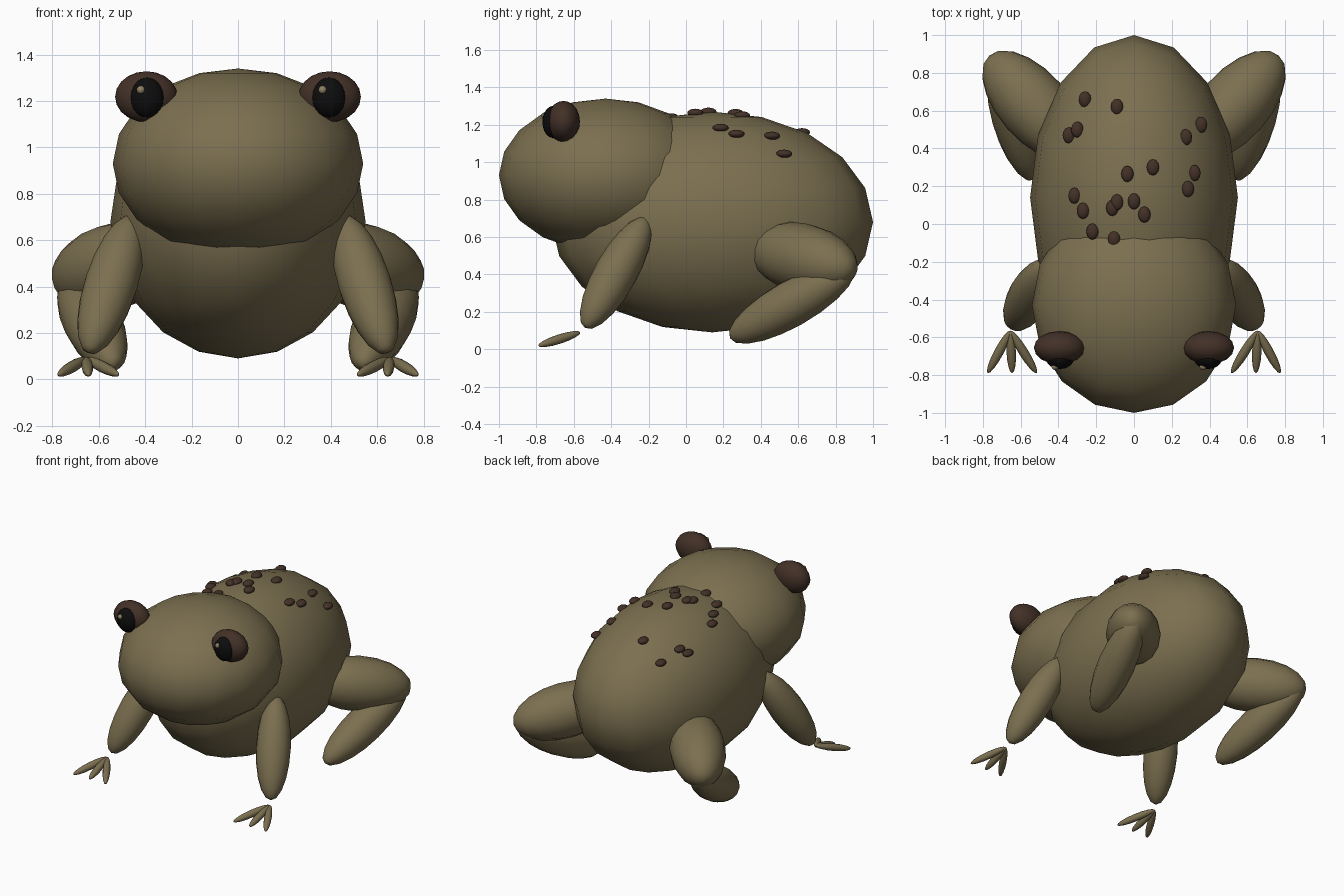
import bpy
import math
from mathutils import Vector

cube = bpy.data.objects.get("Cube")
if cube:
    bpy.data.objects.remove(cube, do_unlink=True)


def make_material(name, rgb):
    mat = bpy.data.materials.new(name)
    mat.use_nodes = True
    mat.diffuse_color = (*rgb, 1)
    mat.node_tree.nodes["Principled BSDF"].inputs["Base Color"].default_value = (*rgb, 1)
    return mat


skin = make_material("olive skin", (0.2, 0.16, 0.08))
wart_brown = make_material("dark brown", (0.055, 0.03, 0.02))
black = make_material("pupil black", (0.004, 0.004, 0.004))
glint_tan = make_material("glint tan", (0.27, 0.22, 0.13))


def ellipsoid(name, mat, center, radii, axis=(0, 0, 1), segments=16, rings=10):
    """Smooth sphere scaled by radii, with its pole turned along axis."""
    bpy.ops.mesh.primitive_uv_sphere_add(segments=segments, ring_count=rings, radius=1)
    obj = bpy.context.object
    obj.name = name
    obj.location = center
    obj.scale = radii
    if tuple(axis) != (0, 0, 1):
        obj.rotation_mode = 'QUATERNION'
        obj.rotation_quaternion = Vector(axis).to_track_quat('Z', 'Y')
    obj.data.materials.append(mat)
    bpy.ops.object.shade_smooth()
    return obj


def limb(name, center, axis, half_length, radius, **detail):
    return ellipsoid(name, skin, center, (radius, radius, half_length), axis, **detail)


# Trunk and head
BODY_C, BODY_R = Vector((0, 0.14, 0.68)), Vector((0.55, 0.86, 0.59))
ellipsoid("body", skin, BODY_C, BODY_R)
ellipsoid("head", skin, (0, -0.43, 0.93), (0.54, 0.57, 0.41))

for side, s in (("left", 1), ("right", -1)):
    # Eyes, with the glint on the same side of both pupils
    ellipsoid(f"{side}_eye", wart_brown, (s * 0.395, -0.655, 1.218), (0.135, 0.088, 0.11))
    ellipsoid(f"{side}_pupil", black, (s * 0.392, -0.71, 1.215), (0.075, 0.058, 0.086))
    ellipsoid(f"{side}_glint", glint_tan, (s * 0.392 - 0.027, -0.755, 1.248),
              (0.018, 0.018, 0.018), segments=12, rings=8)

    # Front leg and its three fanned toes
    limb(f"{side}_front_leg", (s * 0.548, -0.375, 0.408), (s * -0.19, 0.33, 0.59), 0.35, 0.115)
    heel = Vector((s * 0.655, -0.565, 0.09))
    for toe, spread in (("outer", 0.12), ("middle", -0.01), ("inner", -0.14)):
        reach = Vector((s * spread, -0.225, -0.072))
        limb(f"{side}_{toe}_toe", heel + reach / 2, reach, reach.length / 2, 0.025,
             segments=12, rings=8)

    # Folded hind leg
    limb(f"{side}_thigh", (s * 0.532, 0.626, 0.488), (s * 0.65, 0.74, -0.18), 0.36, 0.185)
    limb(f"{side}_shin", (s * 0.628, 0.565, 0.245), (s * 0.24, 0.85, 0.48), 0.39, 0.125)

# Warts scattered on the back, resting on the body surface
wart_spots = [
    (-0.26, 0.66), (-0.09, 0.62), (-0.30, 0.50), (-0.345, 0.47), (0.355, 0.525), (0.275, 0.46),
    (0.10, 0.30), (-0.035, 0.265), (0.32, 0.27), (0.285, 0.185), (-0.315, 0.15), (-0.27, 0.07),
    (-0.115, 0.085), (-0.09, 0.115), (0, 0.12), (0.055, 0.05), (-0.22, -0.04), (-0.105, -0.08),
]
for i, (x, y) in enumerate(wart_spots):
    u, v = x / BODY_R.x, (y - BODY_C.y) / BODY_R.y
    z = BODY_C.z + BODY_R.z * math.sqrt(1 - u * u - v * v)
    ellipsoid(f"wart_{i + 1}", wart_brown, (x, y, z), (0.033, 0.043, 0.022), segments=12, rings=8)
